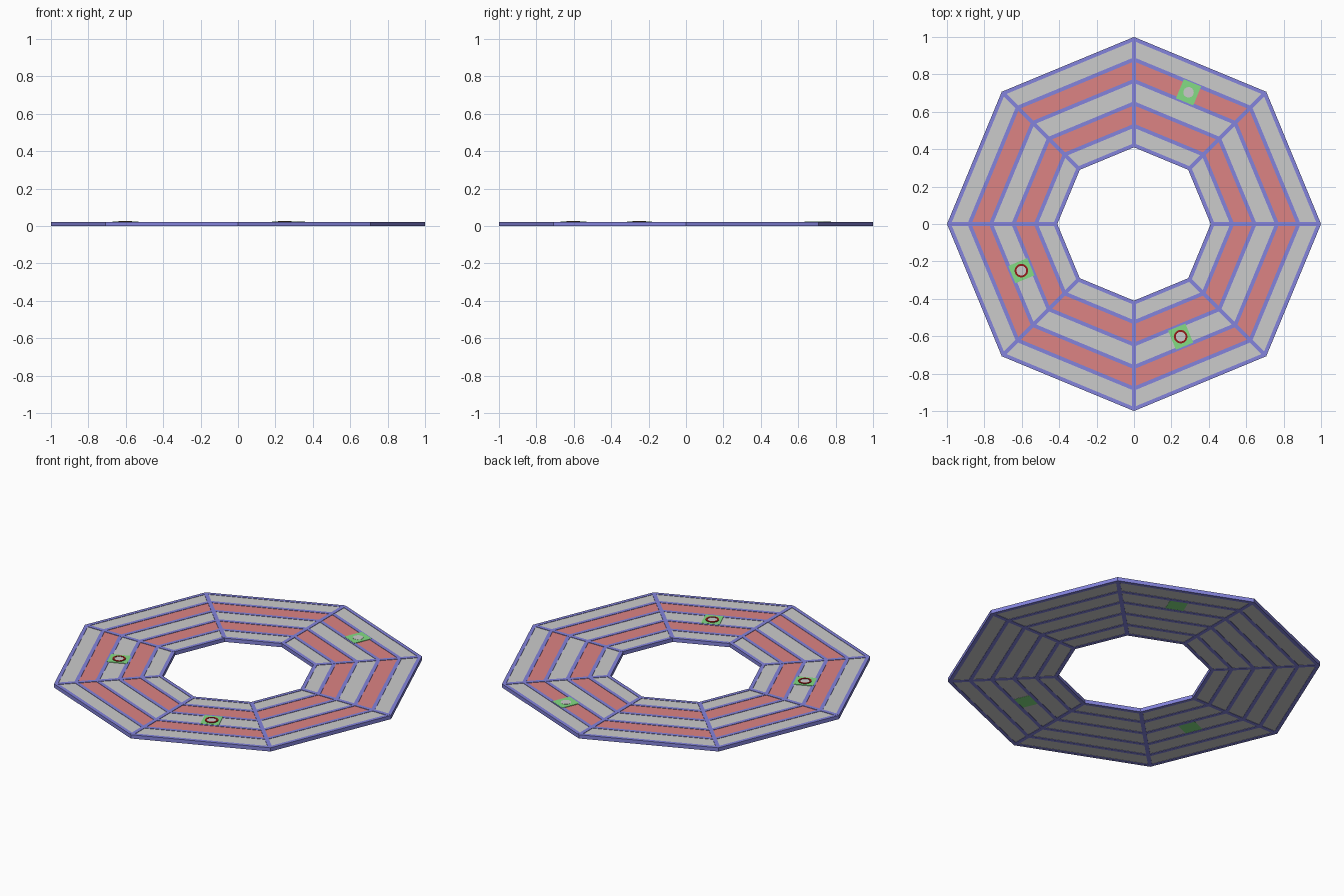
import bpy, bmesh
from math import cos, sin, pi, radians

if "Cube" in bpy.data.objects:
    bpy.data.objects.remove(bpy.data.objects["Cube"])

def material(name, rgb):
    m = bpy.data.materials.new(name)
    m.diffuse_color = (*rgb, 1)
    m.use_nodes = True
    m.node_tree.nodes["Principled BSDF"].inputs["Base Color"].default_value = m.diffuse_color
    return m

PURPLE = material("frame_purple", (0.23, 0.23, 0.72))
RED = material("panel_red", (0.72, 0.23, 0.23))
GREEN = material("tile_green", (0.23, 0.72, 0.23))
DARK_RED = material("ring_dark_red", (0.3, 0.01, 0.01))

def finish(bm, name, mat=None):
    bmesh.ops.recalc_face_normals(bm, faces=bm.faces)
    me = bpy.data.meshes.new(name)
    bm.to_mesh(me)
    bm.free()
    if mat:
        me.materials.append(mat)
    ob = bpy.data.objects.new(name, me)
    bpy.context.collection.objects.link(ob)
    return ob

# closed ring of rectangular section with n sides
def ring(name, r0, r1, z0, z1, mat=None, n=8, loc=(0, 0)):
    bm = bmesh.new()
    section = [(r0, z0), (r1, z0), (r1, z1), (r0, z1)]
    loops = [[bm.verts.new((loc[0] + r * cos(2 * pi * i / n),
                            loc[1] + r * sin(2 * pi * i / n), z))
              for r, z in section] for i in range(n)]
    for i in range(n):
        a, b = loops[i], loops[(i + 1) % n]
        for j in range(4):
            k = (j + 1) % 4
            bm.faces.new((a[j], b[j], b[k], a[k]))
    return finish(bm, name, mat)

# box turned about z, its local x pointing outward at the given angle
def radial_box(name, angle, r, length, width, z0, z1, mat=None):
    bm = bmesh.new()
    bmesh.ops.create_cube(bm, size=1)
    bmesh.ops.scale(bm, vec=(length, width, z1 - z0), verts=bm.verts)
    ob = finish(bm, name, mat)
    a = radians(angle)
    ob.location = (r * cos(a), r * sin(a), (z0 + z1) / 2)
    ob.rotation_euler.z = a
    return ob

EDGES = [0.41, 0.525, 0.645, 0.765, 0.88, 1.0]
TOP = 0.022

# deck bands, alternating grey and red, red only as a top layer
for i in range(5):
    r0, r1 = EDGES[i] + 0.004, EDGES[i + 1] - 0.004
    if i % 2:
        ring(f"deck_band_{i}", r0, r1, 0.002, 0.016)
        ring(f"red_band_{i}", r0, r1, 0.016, 0.02, RED)
    else:
        ring(f"deck_band_{i}", r0, r1, 0.002, 0.02)

# octagonal frame rails
for i, r in enumerate(EDGES):
    r0 = r if i == 0 else r - 0.022 if i == 5 else r - 0.011
    ring(f"frame_rail_{i}", r0, r0 + 0.022, 0, TOP, PURPLE)

# spokes at the corners
for i in range(8):
    radial_box(f"spoke_{i}", 45 * i, 0.703, 0.575, 0.022, 0, TOP + 0.0005, PURPLE)

# green fixture tiles, two of them with a dark red ring
for i, (angle, r, has_ring) in enumerate([(67.5, 0.762, False),
                                          (202.5, 0.652, True),
                                          (-67.5, 0.652, True)]):
    radial_box(f"fixture_tile_{i}", angle, r, 0.11, 0.1, 0.001, TOP + 0.001, GREEN)
    a = radians(angle)
    x, y = r * cos(a), r * sin(a)
    bm = bmesh.new()
    bmesh.ops.create_cone(bm, cap_ends=True, segments=24, radius1=0.028,
                          radius2=0.028, depth=0.004)
    disc = finish(bm, f"fixture_disc_{i}")
    disc.location = (x, y, TOP)
    if has_ring:
        ring(f"fixture_ring_{i}", 0.026, 0.036, 0.015, TOP + 0.004, DARK_RED, 24, (x, y))
